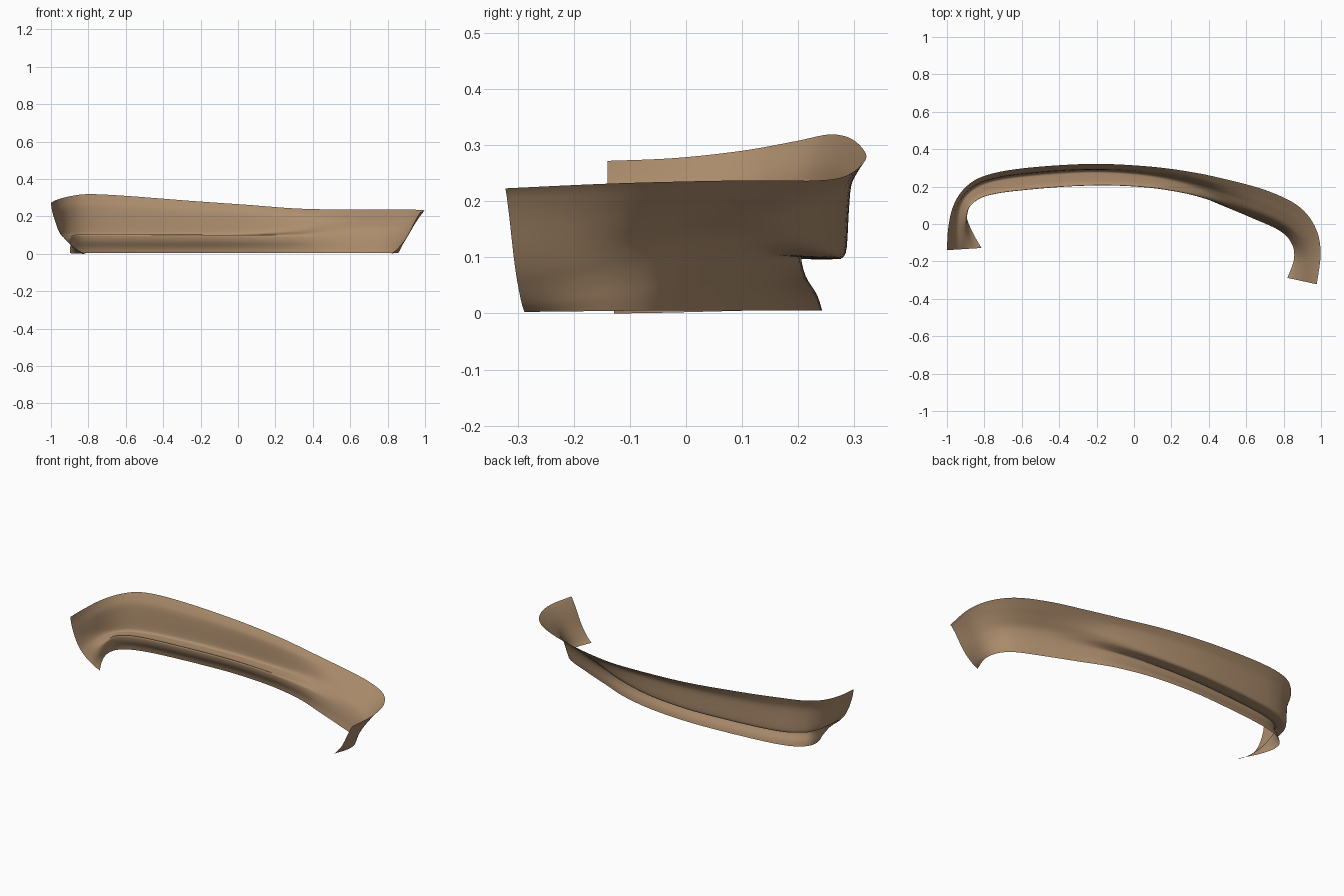
import bpy
import bmesh

default_cube = bpy.data.objects.get("Cube")
if default_cube:
    bpy.data.objects.remove(default_cube, do_unlink=True)

# Cross-sections as (inward fraction, height fraction), from top rim to lower edge
CURLED_END = [(0, 1), (.02, .88), (.06, .76), (.11, .65), (.17, .54), (.24, .44),
              (.32, .35), (.42, .27), (.54, .19), (.68, .12), (.83, .05), (1, 0)]
STEPPED = [(0, 1), (.12, .92), (.23, .82), (.27, .64), (.3, .42), (.36, .355),
           (.5, .345), (.85, .345), (1, .36), (.94, .24), (.76, .12), (.68, .02)]
CREASED = [(0, 1), (.13, .9), (.26, .81), (.41, .72), (.56, .63), (.68, .56),
           (.76, .5), (.82, .43), (.87, .35), (.92, .24), (.96, .12), (1, .02)]
SLOPED = [(0, 1), (.06, .91), (.12, .81), (.2, .69), (.29, .56), (.38, .44),
          (.48, .33), (.58, .24), (.68, .17), (.79, .1), (.89, .05), (1, .01)]
SECTIONS = [CURLED_END, STEPPED, CREASED, SLOPED]
BASE_HEIGHT = .28

# Stations along the sweep: rim x, y, z, then inner x, y, then section blend
STATIONS = [
    (-1, -.14, .272, -.815, -.128, 0),
    (-.993, -.02, .277, -.855, -.04, .25),
    (-.965, .1, .29, -.88, .05, .7),
    (-.902, .195, .307, -.866, .105, 1),
    (-.8, .257, .319, -.785, .151, 1),
    (-.6, .297, .31, -.6, .18, 1),
    (-.25, .321, .283, -.25, .205, 1),
    (.05, .31, .262, .03, .197, 1.12),
    (.3, .279, .243, .26, .16, 1.45),
    (.52, .232, .237, .45, .1, 1.85),
    (.72, .175, .237, .64, .028, 2),
    (.88, .095, .237, .785, -.04, 2.05),
    (.968, -.015, .235, .845, -.11, 2.25),
    (.998, -.15, .231, .855, -.19, 2.6),
    (.977, -.322, .223, .82, -.288, 3),
]


def smooth_path(points, steps):
    """Resample a list of tuples with a Catmull-Rom spline."""
    last = len(points) - 1
    result = []
    for i in range(last):
        before, start = points[max(i - 1, 0)], points[i]
        end, after = points[i + 1], points[min(i + 2, last)]
        for step in range(steps):
            t = step / steps
            result.append(tuple(
                b + t * ((c - a) + t * ((2 * a - 5 * b + 4 * c - d)
                         + t * (3 * b - a - 3 * c + d))) / 2
                for a, b, c, d in zip(before, start, end, after)))
    result.append(points[last])
    return result


def blended_section(blend):
    """Mix the two neighbouring cross-sections."""
    blend = min(max(blend, 0), len(SECTIONS) - 1)
    index = min(int(blend), len(SECTIONS) - 2)
    mix = blend - index
    return [tuple(a + (b - a) * mix for a, b in zip(first, second))
            for first, second in zip(SECTIONS[index], SECTIONS[index + 1])]


def section_height(height, rim_z):
    """Keep the ledge level while the rim rises and falls."""
    return max(height * BASE_HEIGHT + height ** 3 * (rim_z - BASE_HEIGHT), 0)


# Tan surface colour
tan = bpy.data.materials.new("tan")
tan.use_nodes = True
colour = (.42, .27, .155, 1)
tan.diffuse_color = colour
tan.node_tree.nodes["Principled BSDF"].inputs["Base Color"].default_value = colour

# Curved shell, lofted through all the stations
bm = bmesh.new()
rows = []
for rim_x, rim_y, rim_z, inner_x, inner_y, blend in smooth_path(STATIONS, 8):
    section = smooth_path(blended_section(blend), 3)
    rows.append([bm.verts.new((rim_x + (inner_x - rim_x) * inward,
                               rim_y + (inner_y - rim_y) * inward,
                               section_height(height, rim_z)))
                 for inward, height in section])
for row, following in zip(rows, rows[1:]):
    for j in range(len(row) - 1):
        bm.faces.new((row[j], row[j + 1], following[j + 1], following[j]))
bm.normal_update()
# Make the outside of the shell face the back
if sum(face.normal.y * face.calc_area() for face in bm.faces) < 0:
    bmesh.ops.reverse_faces(bm, faces=bm.faces[:])

mesh = bpy.data.meshes.new("curved_shell")
bm.to_mesh(mesh)
bm.free()
mesh.materials.append(tan)
shell = bpy.data.objects.new("curved_shell", mesh)
bpy.context.collection.objects.link(shell)
bpy.context.view_layer.objects.active = shell
shell.select_set(True)
bpy.ops.object.shade_smooth()
